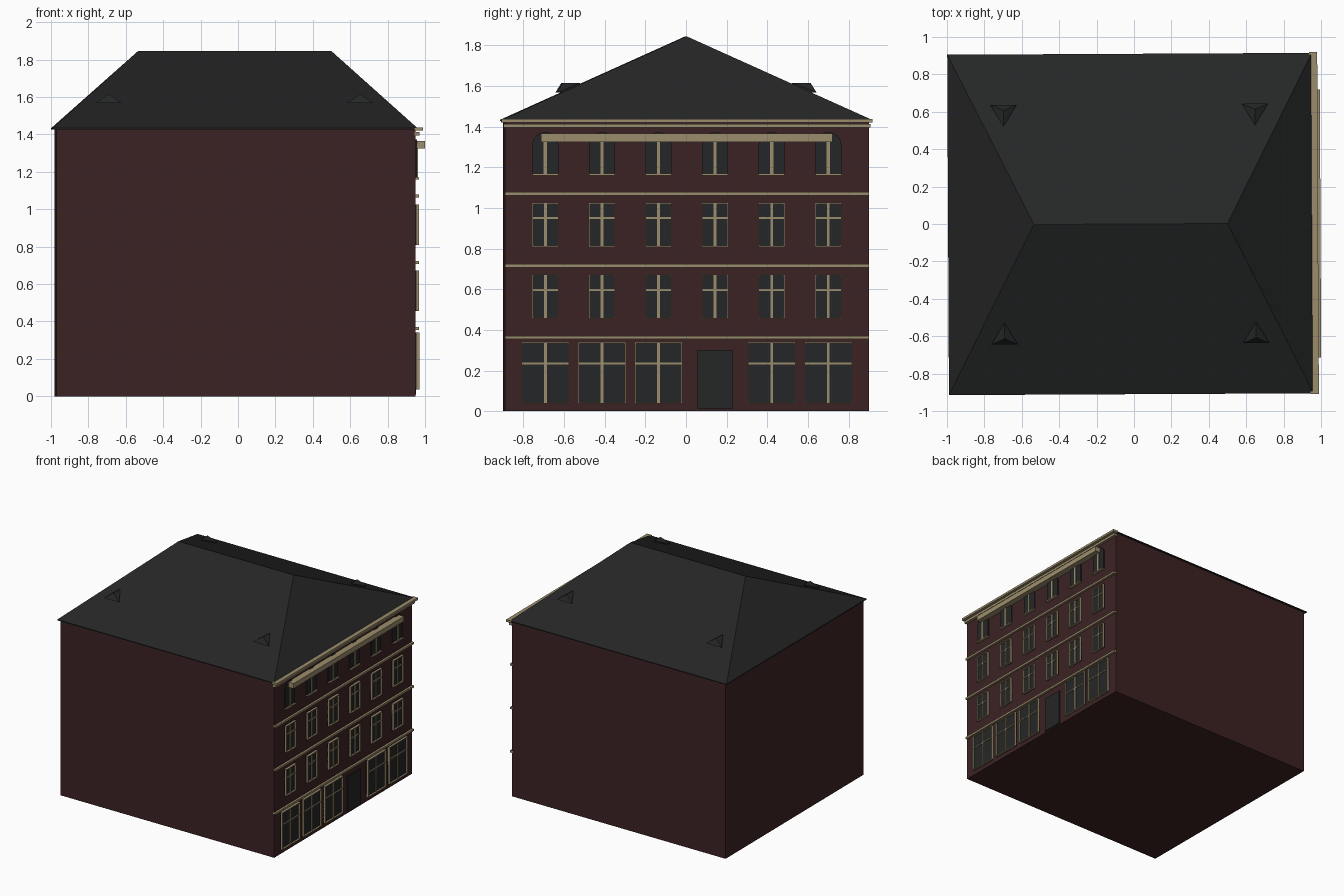
import bpy, bmesh, math
from mathutils import Matrix

cube = bpy.data.objects.get("Cube")
if cube:
    bpy.data.objects.remove(cube)


def material(name, colour):
    m = bpy.data.materials.new(name)
    m.use_nodes = True
    m.diffuse_color = (*colour, 1)
    m.node_tree.nodes["Principled BSDF"].inputs["Base Color"].default_value = (*colour, 1)
    return m


BRICK = material("dark red brick", (0.046, 0.0165, 0.0175))
SLATE = material("black slate", (0.0185, 0.019, 0.0195))
GLASS = material("dark glass", (0.0185, 0.0195, 0.02))
STONE = material("tan stone", (0.33, 0.265, 0.15))

TURN = Matrix.Rotation(0.005, 4, "Z")   # whole building sits very slightly turned
WALL = 0.945                            # plane of the street facade
FLOORS = (0.455, 0.808)                 # window sill heights of the middle floors
BAYS = [-0.697 + 0.2785 * i for i in range(6)]


def finish(name, bm, mat):
    bmesh.ops.recalc_face_normals(bm, faces=bm.faces)
    bm.transform(TURN)
    me = bpy.data.meshes.new(name)
    bm.to_mesh(me)
    bm.free()
    me.materials.append(mat)
    ob = bpy.data.objects.new(name, me)
    bpy.context.collection.objects.link(ob)
    return ob


def add_box(bm, x, y, z):
    """Box from three (low, high) ranges."""
    size = [b - a for a, b in (x, y, z)]
    mid = [(a + b) / 2 for a, b in (x, y, z)]
    bmesh.ops.create_cube(bm, size=1, matrix=Matrix.Translation(mid) @ Matrix.Diagonal((*size, 1)))


def box(name, mat, x, y, z):
    bm = bmesh.new()
    add_box(bm, x, y, z)
    return finish(name, bm, mat)


def add_hull(bm, points):
    verts = [bm.verts.new(p) for p in points]
    bmesh.ops.convex_hull(bm, input=verts)


def window(name, y, z, width, height, transom):
    """Glass pane with a thin stone surround, a mullion and a transom."""
    w, t = width / 2, 0.006
    box(name + "_glass", GLASS, (WALL - 0.01, WALL + 0.006), (y - w, y + w), (z, z + height))
    bm = bmesh.new()
    depth = (WALL - 0.01, WALL + 0.02)
    for side in (-w, w - t):
        add_box(bm, depth, (y + side, y + side + t), (z, z + height))
    for low in (z, z + height - t):
        add_box(bm, depth, (y - w, y + w), (low, low + t))
    bar = (WALL - 0.01, WALL + 0.013)
    add_box(bm, bar, (y - 0.007, y + 0.007), (z, z + height))
    add_box(bm, bar, (y - w, y + w), (transom - 0.005, transom + 0.005))
    finish(name + "_frame", bm, STONE)


def arched_window(name, y):
    """Round-headed top floor window with mullion and sill."""
    r, sill, spring = 0.064, 1.165, 1.31
    profile = [(y - r, sill), (y + r, sill)]
    profile += [(y + r * math.cos(a), spring + r * math.sin(a))
                for a in (math.pi * i / 12 for i in range(13))]
    bm = bmesh.new()
    add_hull(bm, [(x, py, pz) for x in (WALL - 0.01, WALL + 0.008) for py, pz in profile])
    finish(name + "_glass", bm, GLASS)
    bm = bmesh.new()
    add_box(bm, (WALL - 0.01, WALL + 0.014), (y - 0.008, y + 0.008), (sill, spring + 0.05))
    add_box(bm, (WALL - 0.01, WALL + 0.02), (y - r, y + r), (sill - 0.005, sill + 0.005))
    finish(name + "_stone", bm, STONE)


# Walls
box("walls", BRICK, (-0.976, WALL), (-0.895, 0.895), (0, 1.43))

# Hipped roof
bm = bmesh.new()
eaves = [(x, y, z) for x in (-0.994, 0.955) for y in (-0.91, 0.91) for z in (1.427, 1.434)]
add_hull(bm, eaves + [(-0.535, 0, 1.845), (0.5, 0, 1.845)])
finish("roof", bm, SLATE)

# Small triangular roof vents, front and back
for label, s in (("front", -1), ("back", 1)):
    for side, x in (("right", -0.695), ("left", 0.65)):
        bm = bmesh.new()
        add_hull(bm, [(x - 0.07, s * 0.64, 1.567), (x + 0.07, s * 0.64, 1.567),
                      (x, s * 0.61, 1.615), (x, s * 0.525, 1.615), (x, s * 0.525, 1.567)])
        finish(f"{label}_{side}_roof_vent", bm, SLATE)

# Cornice, floor bands and long lintel
box("cornice_top", STONE, (WALL - 0.005, 0.984), (-0.914, 0.914), (1.42, 1.438))
box("cornice_lower", STONE, (WALL - 0.005, 0.967), (-0.903, 0.903), (1.395, 1.414))
for i, z in enumerate((0.362, 0.716, 1.07)):
    box(f"floor_band_{i + 1}", STONE, (WALL - 0.01, 0.962), (-0.895, 0.895), (z - 0.008, z + 0.008))
box("long_lintel", STONE, (WALL - 0.005, 0.997), (-0.718, 0.715), (1.325, 1.366))

# Upper floor windows
for i, y in enumerate(BAYS):
    for floor, z in enumerate(FLOORS):
        window(f"floor_{floor + 1}_window_{i + 1}", y, z, 0.13, 0.218, z + 0.142)
    arched_window(f"top_window_{i + 1}", y)

# Shop windows and door, the door filling the fourth bay
for i, y in enumerate(BAYS):
    if i != 3:
        window(f"shop_window_{i + 1}", y, 0.037, 0.235, 0.303, 0.235)
box("door", SLATE, (WALL - 0.01, WALL + 0.008), (0.052, 0.223), (0.01, 0.302))
